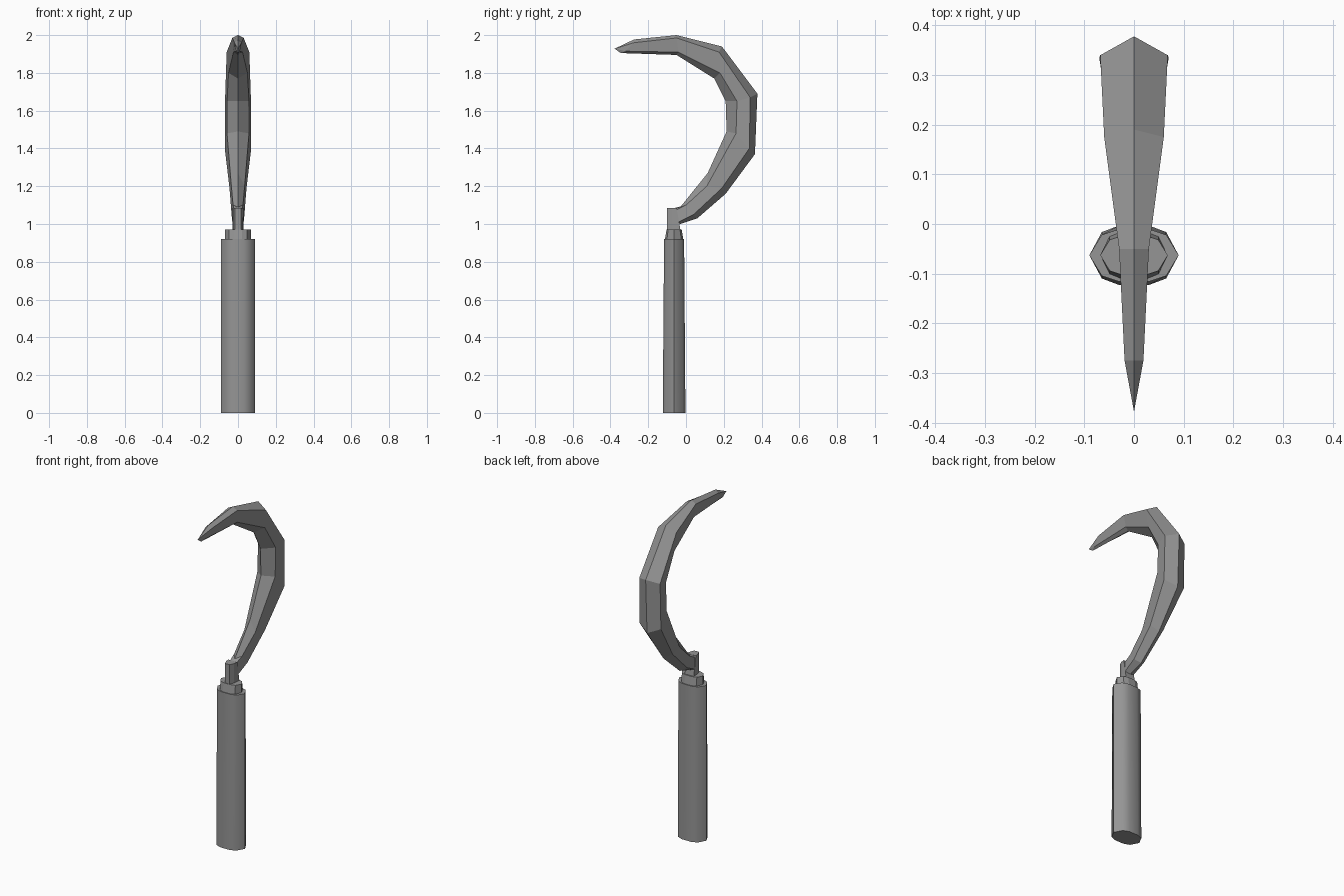
import bpy, bmesh, math

cube = bpy.data.objects.get("Cube")
if cube:
    bpy.data.objects.remove(cube)

grey = bpy.data.materials.new("plain grey")
grey.use_nodes = True
colour = (0.3, 0.3, 0.3, 1)
grey.diffuse_color = colour
grey.node_tree.nodes["Principled BSDF"].inputs["Base Color"].default_value = colour


def loft(name, rings, smooth=False):
    """Skin matching closed rings of points and cap both ends."""
    bm = bmesh.new()
    rows = [[bm.verts.new(p) for p in ring] for ring in rings]
    n = len(rows[0])
    for a, b in zip(rows, rows[1:]):
        for i in range(n):
            j = (i + 1) % n
            bm.faces.new((a[i], a[j], b[j], b[i]))
    bm.faces.new(rows[0])
    bm.faces.new(rows[-1])
    bmesh.ops.remove_doubles(bm, verts=bm.verts, dist=0.0005)
    bmesh.ops.recalc_face_normals(bm, faces=bm.faces)
    mesh = bpy.data.meshes.new(name)
    bm.to_mesh(mesh)
    bm.free()
    mesh.materials.append(grey)
    obj = bpy.data.objects.new(name, mesh)
    bpy.context.collection.objects.link(obj)
    if smooth:
        bpy.ops.object.select_all(action="DESELECT")
        obj.select_set(True)
        bpy.context.view_layer.objects.active = obj
        bpy.ops.object.shade_smooth_by_angle(angle=math.radians(50))
    return obj


# Flattened ten-sided outline shared by the handle and the collar
quarter = [(1, 0), (0.72, 0.78), (0.33, 1)]
half = quarter + [(-x, y) for x, y in reversed(quarter)]
outline = half + [(x, -y) for x, y in reversed(half[1:-1])]


def oval(rx, ry, z, cy=-0.063):
    return [(x * rx, cy + y * ry, z) for x, y in outline]


loft("handle", [oval(0.09, 0.06, 0), oval(0.09, 0.053, 0.92)], smooth=True)
loft("collar", [oval(0.068, 0.05, 0.91), oval(0.068, 0.04, 0.97)])


# Tang joining the collar to the blade
def tang_ring(z, back):
    right = [(0.015, -0.1), (0.026, -0.075), (0.03, back)]
    pts = right + [(-x, y) for x, y in reversed(right)]
    return [(x, y, z) for x, y in pts]


loft("tang", [tang_ring(0.94, -0.025), tang_ring(1.0, -0.035), tang_ring(1.085, -0.05)])

# Blade stations: spine, outer shoulder, inner shoulder, cutting edge (y, z)
# and the half widths at the two shoulders
stations = [
    ((-0.03, 1.0), (-0.04, 1.01), (-0.05, 1.075), (-0.06, 1.085), 0.03, 0.022),
    ((0.06, 1.03), (0.04, 1.05), (0.0, 1.1), (-0.03, 1.09), 0.034, 0.026),
    ((0.21, 1.16), (0.19, 1.19), (0.11, 1.2), (0.115, 1.27), 0.045, 0.035),
    ((0.365, 1.37), (0.335, 1.4), (0.265, 1.48), (0.215, 1.49), 0.07, 0.058),
    ((0.378, 1.69), (0.34, 1.67), (0.27, 1.65), (0.21, 1.65), 0.068, 0.058),
    ((0.19, 1.94), (0.175, 1.91), (0.18, 1.8), (0.15, 1.77), 0.06, 0.05),
    ((-0.05, 2.0), (-0.05, 1.985), (-0.04, 1.91), (-0.05, 1.895), 0.03, 0.024),
    ((-0.275, 1.977), (-0.275, 1.96), (-0.32, 1.915), (-0.345, 1.905), 0.019, 0.01),
    ((-0.378, 1.928),) * 4 + (0, 0),
]


def blade_ring(spine, outer, inner, edge, wide, narrow):
    return [(0, *spine), (wide, *outer), (narrow, *inner),
            (0, *edge), (-narrow, *inner), (-wide, *outer)]


# The blade ends in a single point, so its final ring collapses
loft("blade", [blade_ring(*s) for s in stations])
